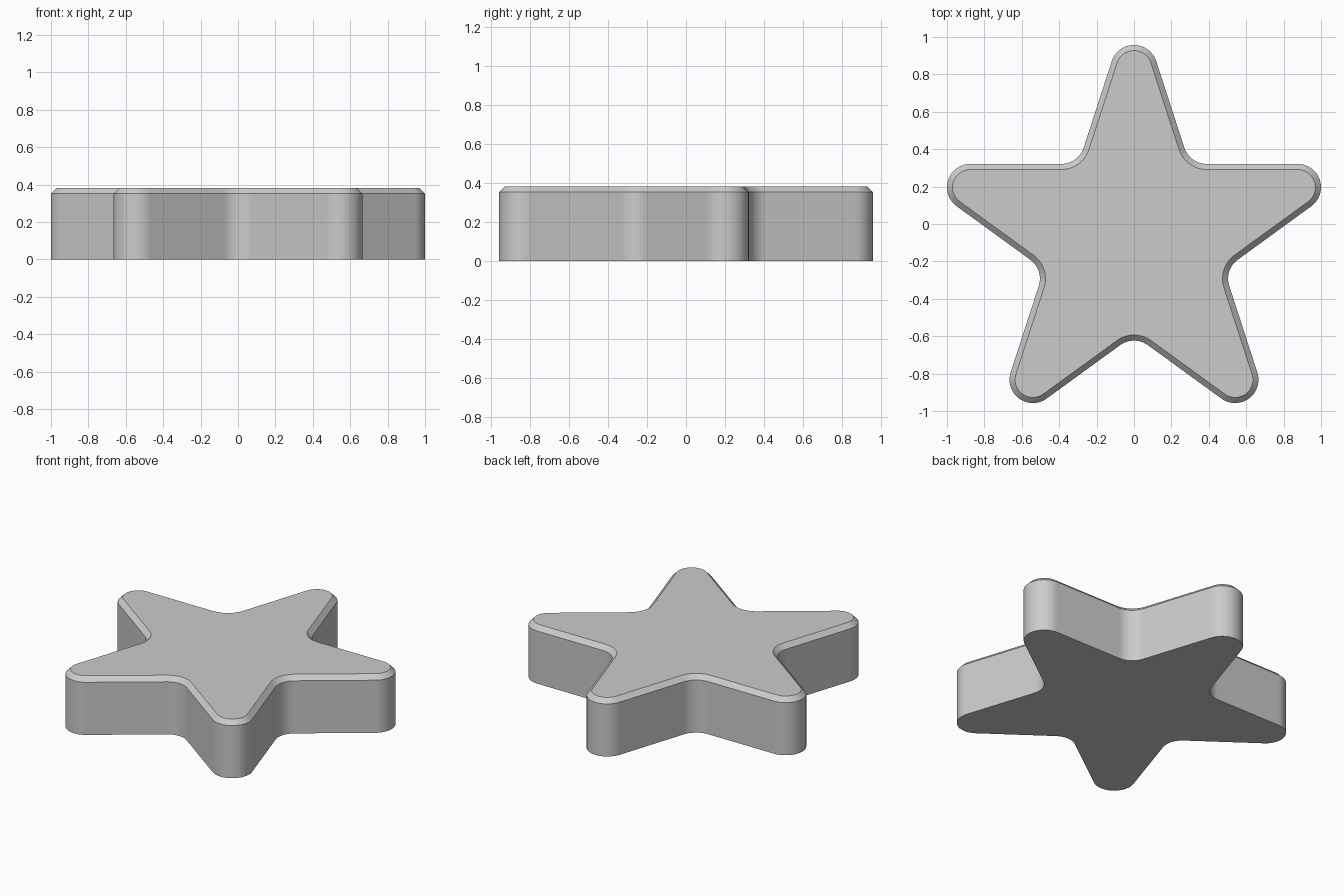
import bpy, bmesh
from math import radians, sin, cos

if "Cube" in bpy.data.objects:
    bpy.data.objects.remove(bpy.data.objects["Cube"])

CENTRE_Y = -0.088      # star centre when the bounds are centred
TIP_DIST = 0.92        # centre of each tip rounding
RADIUS = 0.125         # tip rounding and valley fillet
EDGE_DIST = TIP_DIST * sin(radians(18)) + RADIUS


def arc(points, dist, direction, radius, start, end, steps):
    cx, cy = dist * cos(radians(direction)), dist * sin(radians(direction))
    for i in range(steps + 1):
        a = radians(start + (end - start) * i / steps)
        points.append((cx + radius * cos(a), CENTRE_Y + cy + radius * sin(a)))


def star_outline(inset):
    points = []
    valley_dist = (EDGE_DIST + RADIUS) / cos(radians(36))
    for k in range(5):
        tip = 90 + 72 * k
        val = tip + 36
        arc(points, TIP_DIST, tip, RADIUS - inset, tip - 72, tip + 72, 24)
        arc(points, valley_dist, val, RADIUS + inset, val + 216, val + 144, 12)
    return points


# Star body: straight walls, then a chamfer around the top
bm = bmesh.new()
rings = [[bm.verts.new((x, y, z)) for x, y in star_outline(inset)]
         for z, inset in ((0, 0), (0.352, 0), (0.382, 0.03))]
n = len(rings[0])
for lo, hi in zip(rings, rings[1:]):
    for i in range(n):
        j = (i + 1) % n
        bm.faces.new((lo[i], lo[j], hi[j], hi[i]))
bm.faces.new(rings[-1])
bm.faces.new(rings[0][::-1])
bmesh.ops.recalc_face_normals(bm, faces=bm.faces)

mesh = bpy.data.meshes.new("star_body")
bm.to_mesh(mesh)
bm.free()
star = bpy.data.objects.new("star_body", mesh)
bpy.context.collection.objects.link(star)
bpy.context.view_layer.objects.active = star
star.select_set(True)
bpy.ops.object.shade_smooth_by_angle(angle=radians(30))
